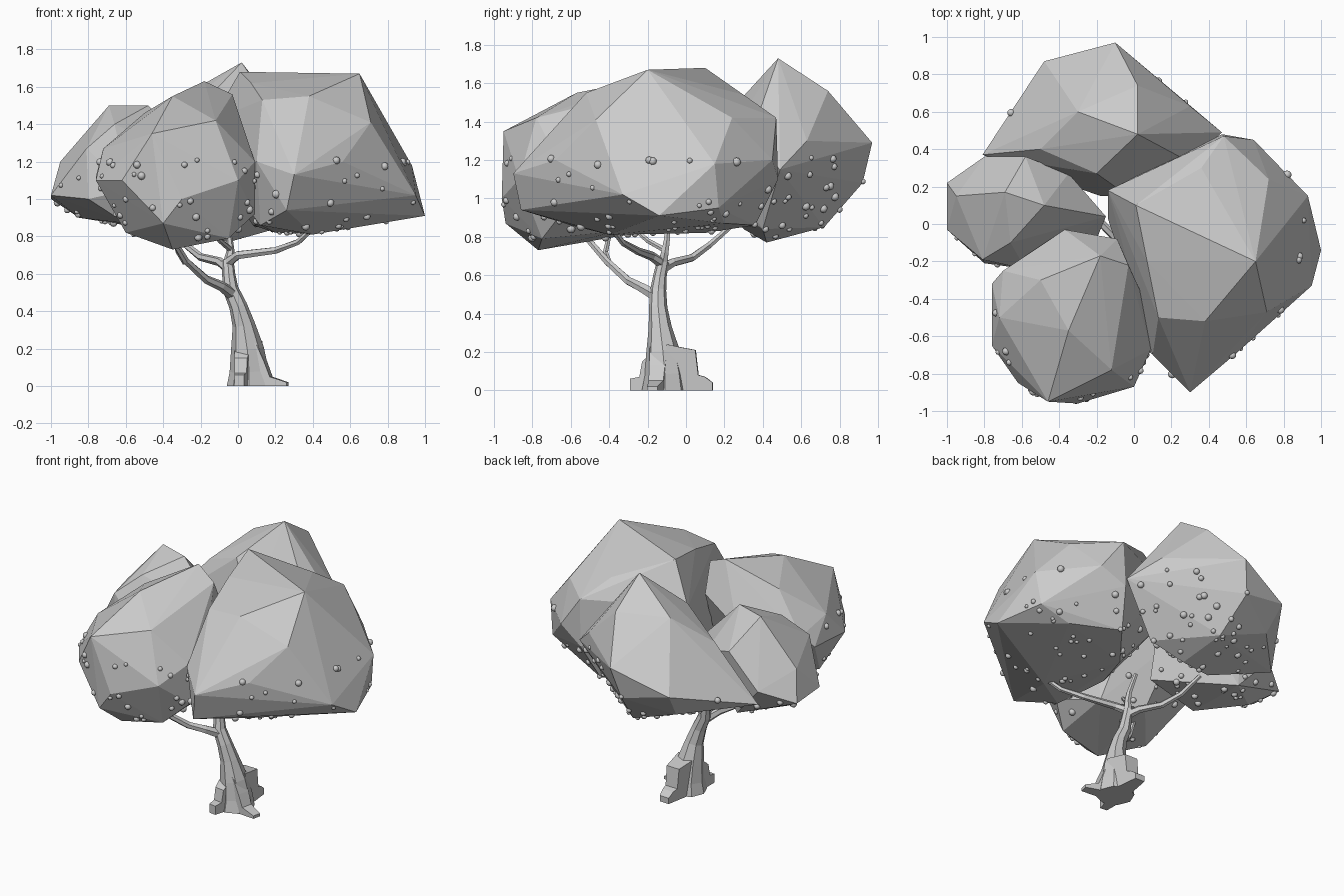
import bpy, bmesh, math, random
from mathutils import Vector, Matrix
from mathutils.bvhtree import BVHTree

if "Cube" in bpy.data.objects:
    bpy.data.objects.remove(bpy.data.objects["Cube"])

random.seed(7)


def finish(name, bm):
    me = bpy.data.meshes.new(name)
    bm.to_mesh(me)
    ob = bpy.data.objects.new(name, me)
    bpy.context.collection.objects.link(ob)
    return ob


# Faceted foliage clump: hull of a few corner points
def clump(name, pts):
    bm = bmesh.new()
    for p in pts:
        bm.verts.new(p)
    bmesh.ops.convex_hull(bm, input=bm.verts[:])
    loose = [v for v in bm.verts if not v.link_faces]
    bmesh.ops.delete(bm, geom=loose, context='VERTS')
    bmesh.ops.recalc_face_normals(bm, faces=bm.faces[:])
    finish(name, bm)
    bm.normal_update()
    return bm


right = clump("foliage_right", [
    (.65, -.2, 1.67), (.72, .24, 1.42), (.93, .15, 1.18), (1, -.14, .91), (.71, -.47, 1.41),
    (.01, .1, 1.68), (.07, -.2, 1.62), (.36, .3, 1.54), (.48, .47, 1.42), (.64, .45, 1.2),
    (.47, .48, 1.1), (-.14, .18, 1.42), (-.14, .03, 1.2), (.13, -.5, 1.53), (.38, -.52, 1.55),
    (.3, -.9, 1.13), (.56, -.68, 1.2), (.1, -.7, 1.2), (.26, -.86, .94), (.12, -.6, .86),
    (.4, -.4, .81), (.95, -.33, 1.02), (.2, .1, .82), (.7, .2, .87), (.4, .36, .86),
    (.08, -.2, .86), (.9, .17, .95)])
front = clump("foliage_front", [
    (-.18, -.17, 1.63), (-.03, -.22, 1.56), (-.46, -.95, 1.35), (-.3, -.96, 1.0), (0, -.87, 1.1),
    (.09, -.67, 1.2), (.09, -.65, .92), (.03, -.35, 1.38), (-.09, -.08, 1.4), (-.37, -.03, 1.25),
    (-.5, -.3, 1.46), (-.7, -.25, 1.2), (-.76, -.32, 1.12), (-.76, -.65, 1.1), (-.72, -.5, 1.27),
    (-.62, -.85, 1.1), (-.35, -.57, 1.55), (-.12, -.78, 1.42), (-.35, -.77, .73), (-.6, -.6, .82),
    (-.4, -.94, .87), (-.05, -.75, .79), (-.3, -.25, .82), (-.02, -.35, .83)])
left = clump("foliage_left", [
    (-.69, .17, 1.5), (-.48, .1, 1.5), (-.66, -.1, 1.4), (-1, .22, 1.0), (-.95, .15, 1.2),
    (-1, -.03, 1.02), (-.81, -.19, 1.27), (-.8, -.21, 1.0), (-.58, -.24, 1.05), (-.8, .36, 1.08),
    (-.58, .36, 1.3), (-.35, .27, 1.22), (-.15, .04, 1.17), (-.2, -.08, .92), (-.6, -.14, .87),
    (-.85, .1, .9), (-.6, .3, .86)])
back = clump("foliage_back", [
    (.02, .48, 1.73), (.02, .74, 1.56), (-.2, .27, 1.5), (-.1, .97, 1.29), (-.48, .87, 1.15),
    (-.15, .92, 1.08), (-.81, .37, 1.0), (-.5, .4, 1.36), (.3, .63, 1.3), (.47, .49, 1.15),
    (.3, .33, 1.3), (-.03, .15, 1.2), (-.18, .15, 1.0), (-.1, .72, .85), (-.05, .42, .77),
    (.2, .4, .84), (-.35, .3, .84), (-.45, .75, .98), (-.3, .6, 1.55)])


# Berries scattered over the lower parts of the clumps
def buried(p, bm):
    return all((p - f.verts[0].co).dot(f.normal) < 0 for f in bm.faces)


clumps = [right, front, left, back]
berries = bmesh.new()
for bm, count, top in ((right, 60, 1.22), (front, 45, 1.22), (left, 30, 1.15), (back, 55, 1.4)):
    tree = BVHTree.FromBMesh(bm)
    c = sum((v.co for v in bm.verts), Vector()) / len(bm.verts)
    placed = tries = 0
    while placed < count and tries < 3000:
        tries += 1
        a, z = random.uniform(0, math.tau), random.uniform(-.95, .15)
        s = math.sqrt(1 - z * z)
        hit = tree.ray_cast(c, Vector((s * math.cos(a), s * math.sin(a), z)))[0]
        if hit is None or hit.z > top:
            continue
        # only the back clump's right side carries high berries
        if bm is back and hit.x < 0 and hit.z > 1.1:
            continue
        if any(o is not bm and buried(hit, o) for o in clumps):
            continue
        bmesh.ops.create_icosphere(berries, subdivisions=2, radius=random.uniform(.012, .023),
                                   matrix=Matrix.Translation(hit))
        placed += 1
for f in berries.faces:
    f.smooth = True
finish("berries", berries)


# Tapered limb swept along (x, y, z, radius) stations
def limb(name, path, sides=8):
    bm = bmesh.new()
    pts = [Vector(p[:3]) for p in path]
    rings = []
    for i, p in enumerate(pts):
        t = (pts[min(i + 1, len(pts) - 1)] - pts[max(i - 1, 0)]).normalized()
        if i == 0 and p.z < .05:
            t = Vector((0, 0, 1))
        # reference axis fixed per limb so rings never twist
        ref = Vector((1, 0, 0)) if abs((pts[-1] - pts[0]).normalized().x) < .7 else Vector((0, 1, 0))
        u = (ref - t * t.dot(ref)).normalized()
        w = t.cross(u)
        rings.append([bm.verts.new(p + path[i][3] * (u * math.cos(k * math.tau / sides)
                                                     + w * math.sin(k * math.tau / sides)))
                      for k in range(sides)])
    for a, b in zip(rings, rings[1:]):
        for k in range(sides):
            n = (k + 1) % sides
            bm.faces.new((a[k], a[n], b[n], b[k]))
    bm.faces.new(rings[0][::-1])
    bm.faces.new(rings[-1])
    bmesh.ops.recalc_face_normals(bm, faces=bm.faces[:])
    return finish(name, bm)


limb("trunk", [(.06, -.11, 0, .12), (.06, -.11, .08, .105), (.05, -.12, .2, .088),
               (.03, -.135, .33, .06), (0, -.145, .43, .048), (-.04, -.145, .52, .042),
               (-.05, -.135, .6, .035), (-.055, -.12, .67, .032)])
limb("branch_front", [(-.03, -.15, .49, .034), (-.09, -.23, .535, .027), (-.17, -.3, .57, .023),
                      (-.28, -.41, .67, .02), (-.37, -.54, .82, .016)], 6)
limb("twig_front", [(-.28, -.4, .66, .018), (-.32, -.42, .72, .015), (-.34, -.39, .85, .012)], 6)
limb("branch_back", [(-.05, -.13, .63, .03), (-.1, -.07, .665, .024), (-.2, .03, .69, .021),
                     (-.28, .12, .755, .018), (-.34, .24, .86, .014)], 6)
limb("branch_up", [(-.055, -.125, .64, .03), (-.04, -.11, .72, .022), (-.045, -.1, .78, .018),
                   (-.09, -.09, .92, .014)], 6)
limb("branch_right", [(-.055, -.125, .66, .028), (0, -.18, .7, .024), (.2, -.25, .725, .02),
                      (.32, -.33, .77, .017), (.42, -.4, .86, .014)], 6)
limb("twig_left", [(-.04, -.11, .73, .016), (-.1, -.2, .78, .014), (-.16, -.3, .87, .011)], 6)


# Stepped buttress roots: side profile (distance, height) given a tapering width
def root(name, origin, angle, profile, width):
    bm = bmesh.new()
    end = max(d for d, z in profile)
    a, b = [[bm.verts.new((d, s * width * (1 - .5 * d / end), z)) for d, z in profile]
            for s in (-1, 1)]
    bm.faces.new(a)
    bm.faces.new(b[::-1])
    for i in range(len(a)):
        j = (i + 1) % len(a)
        bm.faces.new((a[i], b[i], b[j], a[j]))
    bmesh.ops.recalc_face_normals(bm, faces=bm.faces[:])
    bm.transform(Matrix.Translation(origin) @ Matrix.Rotation(math.radians(angle), 4, 'Z'))
    finish(name, bm)


root("root_back", (.06, -.1, 0), 88,
     [(0, 0), (.24, 0), (.24, .04), (.2, .07), (.165, .08), (.15, .21), (.07, .225), (0, .24)], .07)
root("root_front", (.03, -.12, 0), 262,
     [(0, 0), (.17, 0), (.17, .06), (.12, .07), (.105, .15), (.07, .18), (0, .22)], .05)
root("root_right", (.05, -.13, 0), -12,
     [(0, 0), (.22, 0), (.22, .02), (.13, .05), (.1, .13), (.06, .22), (0, .28)], .055)
